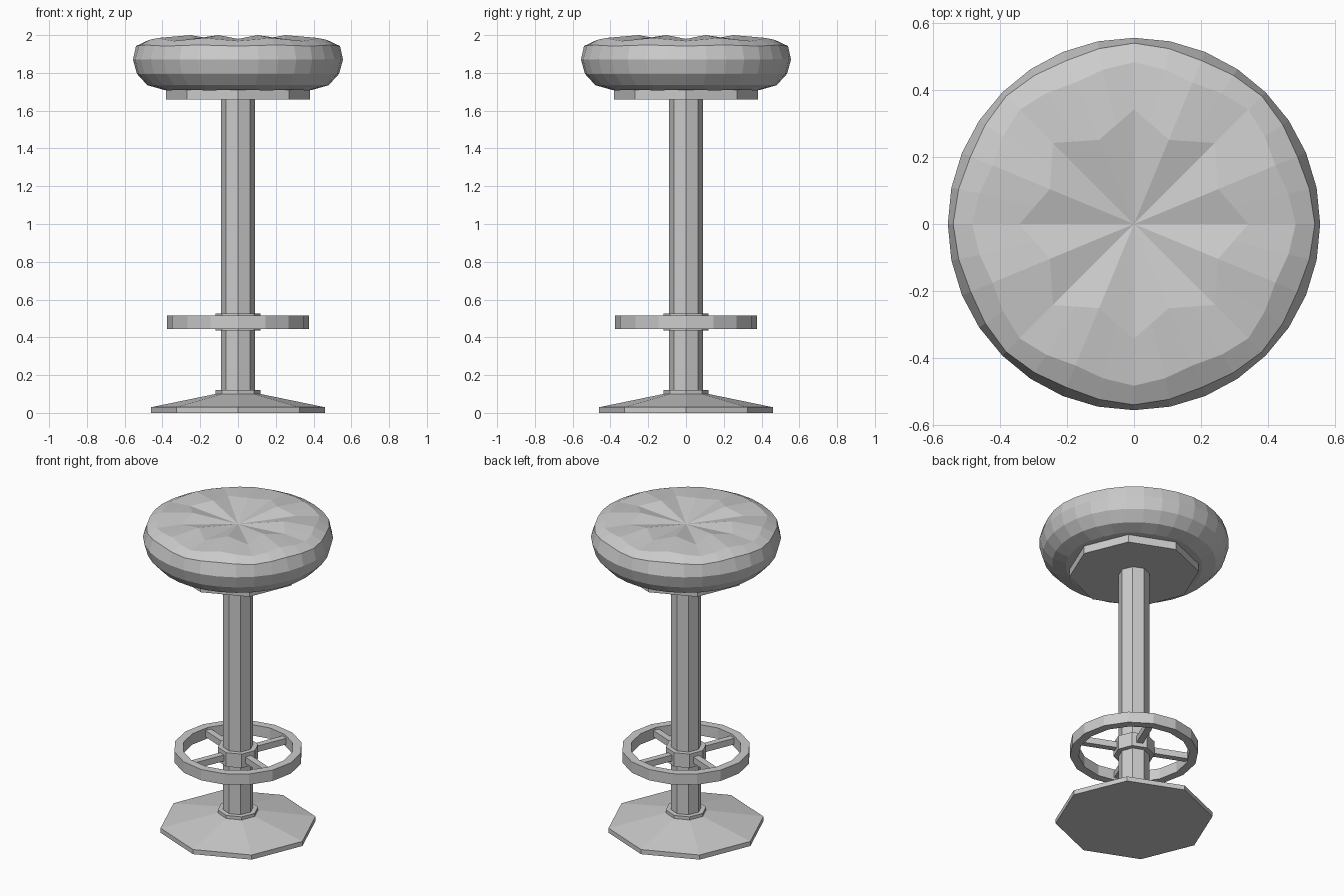
import bpy, bmesh
from math import sin, cos, pi, radians

if "Cube" in bpy.data.objects:
    bpy.data.objects.remove(bpy.data.objects["Cube"])


def finish(bm, name):
    bmesh.ops.recalc_face_normals(bm, faces=bm.faces)
    mesh = bpy.data.meshes.new(name)
    bm.to_mesh(mesh)
    bm.free()
    obj = bpy.data.objects.new(name, mesh)
    bpy.context.collection.objects.link(obj)
    return obj


def bridge(bm, a, b):
    n = len(a)
    for i in range(n):
        j = (i + 1) % n
        bm.faces.new((a[i], a[j], b[j], b[i]))


def lathe(name, sides, profile, closed=False):
    """Spin (radius, z) points; closed=True joins last ring to first, else caps."""
    bm = bmesh.new()
    rings = [[bm.verts.new((r * cos(2 * pi * i / sides), r * sin(2 * pi * i / sides), z))
              for i in range(sides)] for r, z in profile]
    for a, b in zip(rings, rings[1:]):
        bridge(bm, a, b)
    if closed:
        bridge(bm, rings[-1], rings[0])
    else:
        bm.faces.new(rings[0])
        bm.faces.new(rings[-1])
    return finish(bm, name)


# Pedestal: base, collar, column and the plate under the seat
lathe("base", 8, [(0.46, 0), (0.46, 0.03), (0.12, 0.10)])
lathe("base_collar", 8, [(0.12, 0.09), (0.12, 0.12)])
lathe("column", 8, [(0.09, 0.10), (0.09, 1.68)])
lathe("seat_plate", 8, [(0.38, 1.66), (0.38, 1.73)])

# Foot rest: hub, ring and four spokes
lathe("foot_hub", 8, [(0.12, 0.435), (0.12, 0.525)])
lathe("foot_ring", 16, [(0.377, 0.445), (0.377, 0.515), (0.325, 0.515), (0.325, 0.445)], True)
for k in range(4):
    ang = radians(67.5 + 90 * k)
    bpy.ops.mesh.primitive_cube_add(size=1, location=(0.22 * cos(ang), 0.22 * sin(ang), 0.48),
                                    rotation=(0, 0, ang))
    spoke = bpy.context.object
    spoke.name = f"foot_spoke_{k + 1}"
    spoke.scale = (0.25, 0.04, 0.04)

# Cushion rings: radius, radius wave, height, height wave (eight puffs)
RINGS = [(0.40, 0.0, 1.71, 0.004),
         (0.48, 0.0, 1.735, 0.0),
         (0.535, 0.0, 1.795, 0.0),
         (0.556, 0.0, 1.87, 0.0),
         (0.534, 0.006, 1.945, -0.003),
         (0.47, 0.013, 1.977, -0.008),
         (0.307, 0.035, 1.99, -0.01)]
N = 32
bm = bmesh.new()
loops = []
for r, dr, z, dz in RINGS:
    loops.append([bm.verts.new(((r + dr * cos(8 * t)) * cos(t), (r + dr * cos(8 * t)) * sin(t),
                                z + dz * cos(8 * t)))
                  for t in (2 * pi * i / N for i in range(N))])
# Innermost ring has straight edges between sixteen corners
for i in range(1, N, 2):
    a, b = loops[-1][i - 1].co, loops[-1][(i + 1) % N].co
    loops[-1][i].co = (a + b) / 2
for a, b in zip(loops, loops[1:]):
    bridge(bm, a, b)
bm.faces.new(loops[0])
centre = bm.verts.new((0, 0, 1.955))
for i in range(N):
    bm.faces.new((loops[-1][i], loops[-1][(i + 1) % N], centre))
finish(bm, "seat_cushion")
